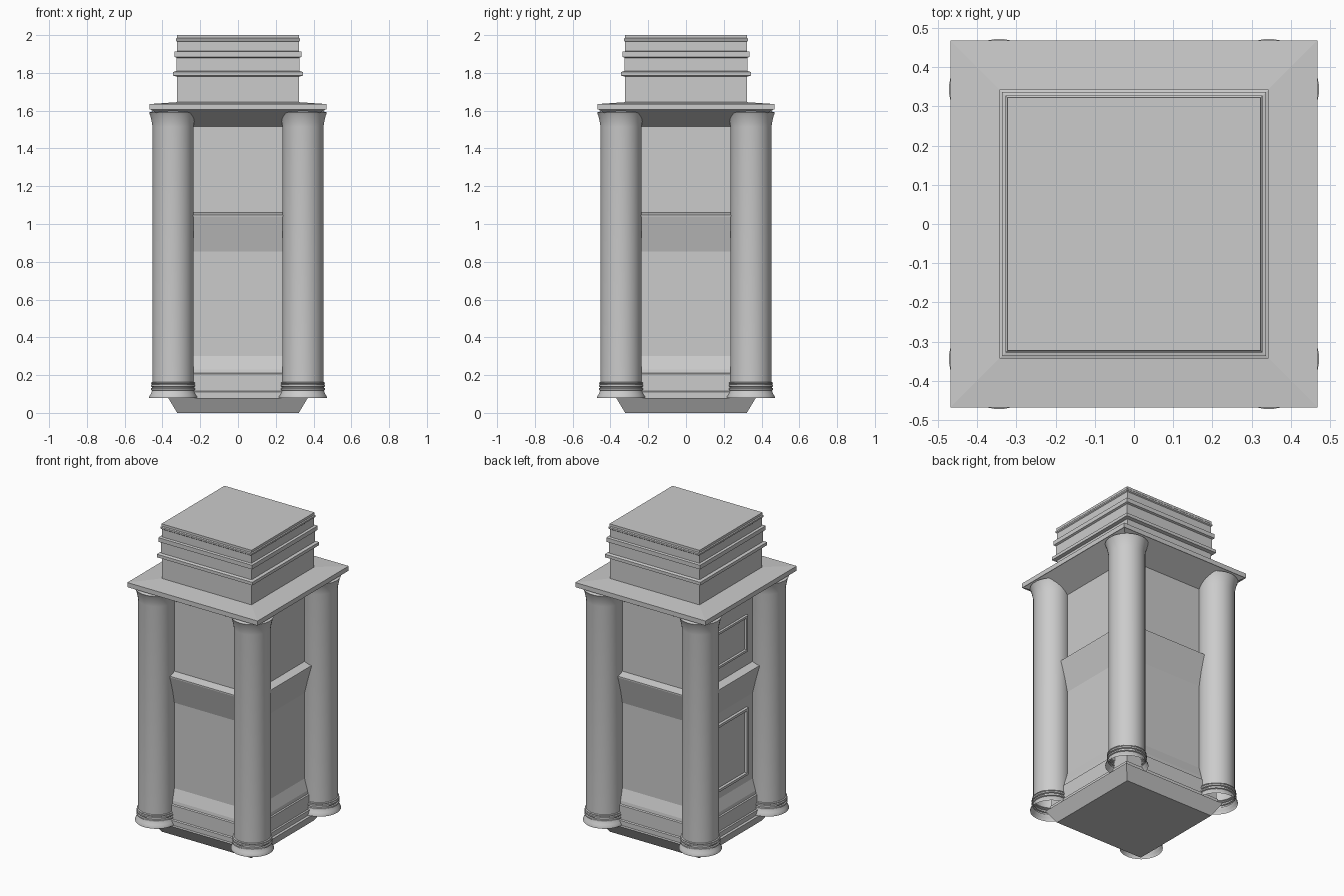
import bpy, bmesh, math

if "Cube" in bpy.data.objects:
    bpy.data.objects.remove(bpy.data.objects["Cube"])


def loft(name, profile, sides, loc=(0, 0), cap_bottom=True, smooth=False):
    """Stack rings from (half width, z) pairs; four sides gives a square tower."""
    bm = bmesh.new()
    k = math.sqrt(2) if sides == 4 else 1
    rings = []
    for r, z in profile:
        ring = []
        for i in range(sides):
            a = 2 * math.pi * (i + 0.5) / sides
            ring.append(bm.verts.new((loc[0] + k * r * math.cos(a),
                                      loc[1] + k * r * math.sin(a), z)))
        rings.append(ring)
    for lo, hi in zip(rings, rings[1:]):
        for i in range(sides):
            j = (i + 1) % sides
            bm.faces.new((lo[i], lo[j], hi[j], hi[i]))
    bm.faces.new(rings[-1])
    if cap_bottom:
        bm.faces.new(rings[0][::-1])
    mesh = bpy.data.meshes.new(name)
    bm.to_mesh(mesh)
    bm.free()
    ob = bpy.data.objects.new(name, mesh)
    bpy.context.collection.objects.link(ob)
    if smooth:
        bpy.ops.object.select_all(action='DESELECT')
        ob.select_set(True)
        bpy.context.view_layer.objects.active = ob
        bpy.ops.object.shade_smooth_by_angle(angle=math.radians(35))
    return ob


def panel_frame(name, half_w, z0, z1, x_in, x_out, border):
    """Raised rectangular frame on the left (-x) face."""
    def rect(bm, x, inset):
        w, a, b = half_w - inset, z0 + inset, z1 - inset
        return [bm.verts.new((x, y, z)) for y, z in
                ((-w, a), (-w, b), (w, b), (w, a))]
    bm = bmesh.new()
    loops = [rect(bm, x_in, 0), rect(bm, x_out, 0.003),
             rect(bm, x_out, border - 0.003), rect(bm, x_in, border)]
    for p, q in zip(loops, loops[1:]):
        for i in range(4):
            j = (i + 1) % 4
            bm.faces.new((p[i], p[j], q[j], q[i]))
    bmesh.ops.recalc_face_normals(bm, faces=bm.faces)
    mesh = bpy.data.meshes.new(name)
    bm.to_mesh(mesh)
    bm.free()
    bpy.context.collection.objects.link(bpy.data.objects.new(name, mesh))


# Square tower: plinth, base mouldings, lower shaft, flared ledge,
# upper shaft, sloping soffit, cornice slab and stepped top block
loft("tower_body", [
    (0.322, 0.0), (0.370, 0.08), (0.352, 0.08), (0.352, 0.11),
    (0.345, 0.115), (0.345, 0.205), (0.338, 0.21), (0.335, 0.23),
    (0.31, 0.30), (0.31, 0.855), (0.362, 1.04), (0.362, 1.048),
    (0.31, 1.06), (0.31, 1.515), (0.462, 1.605), (0.468, 1.605),
    (0.468, 1.635), (0.322, 1.645),
    (0.322, 1.78), (0.343, 1.785), (0.343, 1.805), (0.325, 1.81),
    (0.325, 1.88), (0.337, 1.885), (0.337, 1.912), (0.322, 1.915),
    (0.322, 1.965), (0.328, 1.97), (0.328, 1.98), (0.323, 1.985),
    (0.323, 2.0)], 4)

# Round corner columns with flared feet, ringed bases and bell capitals
column_profile = [
    (0.127, 0.08), (0.127, 0.087), (0.118, 0.10), (0.111, 0.118),
    (0.118, 0.121), (0.118, 0.130), (0.111, 0.133), (0.111, 0.137),
    (0.118, 0.140), (0.118, 0.149), (0.111, 0.152), (0.116, 0.155),
    (0.116, 0.160), (0.109, 0.163), (0.109, 1.515), (0.113, 1.54),
    (0.121, 1.575), (0.128, 1.59), (0.105, 1.598), (0.066, 1.608)]
for sx, xn in ((-1, "left"), (1, "right")):
    for sy, yn in ((-1, "front"), (1, "back")):
        loft(f"{yn}_{xn}_column", column_profile, 32,
             (0.344 * sx, 0.344 * sy), cap_bottom=False, smooth=True)

# Panel frames on the left face only
panel_frame("upper_panel_frame", 0.18, 1.15, 1.39, -0.309, -0.322, 0.02)
panel_frame("lower_panel_frame", 0.18, 0.35, 0.79, -0.309, -0.325, 0.022)
